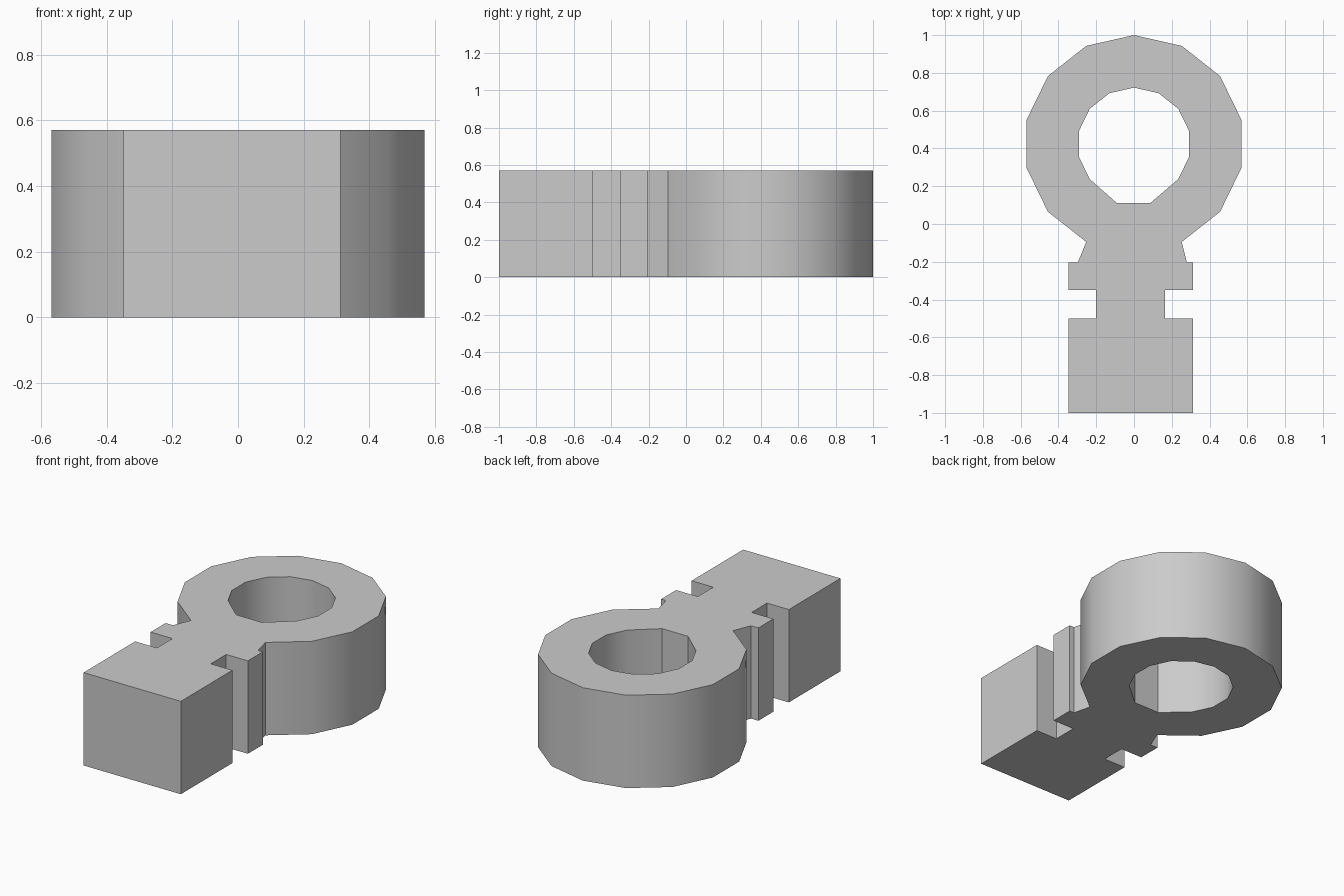
import bpy
import bmesh
from math import sin, cos, pi, radians

cube = bpy.data.objects.get("Cube")
if cube:
    bpy.data.objects.remove(cube, do_unlink=True)

HEIGHT = 0.57
SIDES = 14
CENTRE_Y = 0.424

grey = bpy.data.materials.new("plain grey")
grey.use_nodes = True
grey.diffuse_color = (0.6, 0.6, 0.6, 1)
grey.node_tree.nodes["Principled BSDF"].inputs["Base Color"].default_value = (0.6, 0.6, 0.6, 1)


def arc(rx, ry, first, last):
    """Corners of a regular ring, counted clockwise from the back."""
    step = 2 * pi / SIDES
    return [(rx * sin(i * step), CENTRE_Y + ry * cos(i * step))
            for i in range(first, last + 1)]


def shank_side(edge, notch, neck):
    """One side of the notched shank, from ring to front end."""
    return [(neck, -0.205), (edge, -0.205), (edge, -0.35), (notch, -0.35),
            (notch, -0.5), (edge, -0.5), (edge, -1)]


# Ring outline flowing into the slightly off-centre shank
outline = (arc(0.583, 0.576, -6, 6)
           + shank_side(0.312, 0.165, 0.28)
           + shank_side(-0.348, -0.2, -0.298)[::-1])
# Round hole with a flat towards the shank
hole = arc(0.3, 0.298, -5, 5) + [(0.085, 0.11), (-0.09, 0.11)]

bm = bmesh.new()
edges = []
for loop in (outline, hole):
    verts = [bm.verts.new((x, y, 0)) for x, y in loop]
    edges += [bm.edges.new((a, b)) for a, b in zip(verts, verts[1:] + verts[:1])]
bmesh.ops.triangle_fill(bm, use_beauty=True, use_dissolve=False, edges=edges)

# Raise the flat profile into a solid
result = bmesh.ops.extrude_face_region(bm, geom=bm.faces[:], use_keep_orig=True)
top = [v for v in result["geom"] if isinstance(v, bmesh.types.BMVert)]
bmesh.ops.translate(bm, vec=(0, 0, HEIGHT), verts=top)
bmesh.ops.recalc_face_normals(bm, faces=bm.faces[:])

mesh = bpy.data.meshes.new("ring_with_shank")
bm.to_mesh(mesh)
bm.free()
mesh.materials.append(grey)
body = bpy.data.objects.new("ring_with_shank", mesh)
bpy.context.collection.objects.link(body)

bpy.ops.object.select_all(action="DESELECT")
body.select_set(True)
bpy.context.view_layer.objects.active = body
bpy.ops.object.shade_smooth_by_angle(angle=radians(30))
